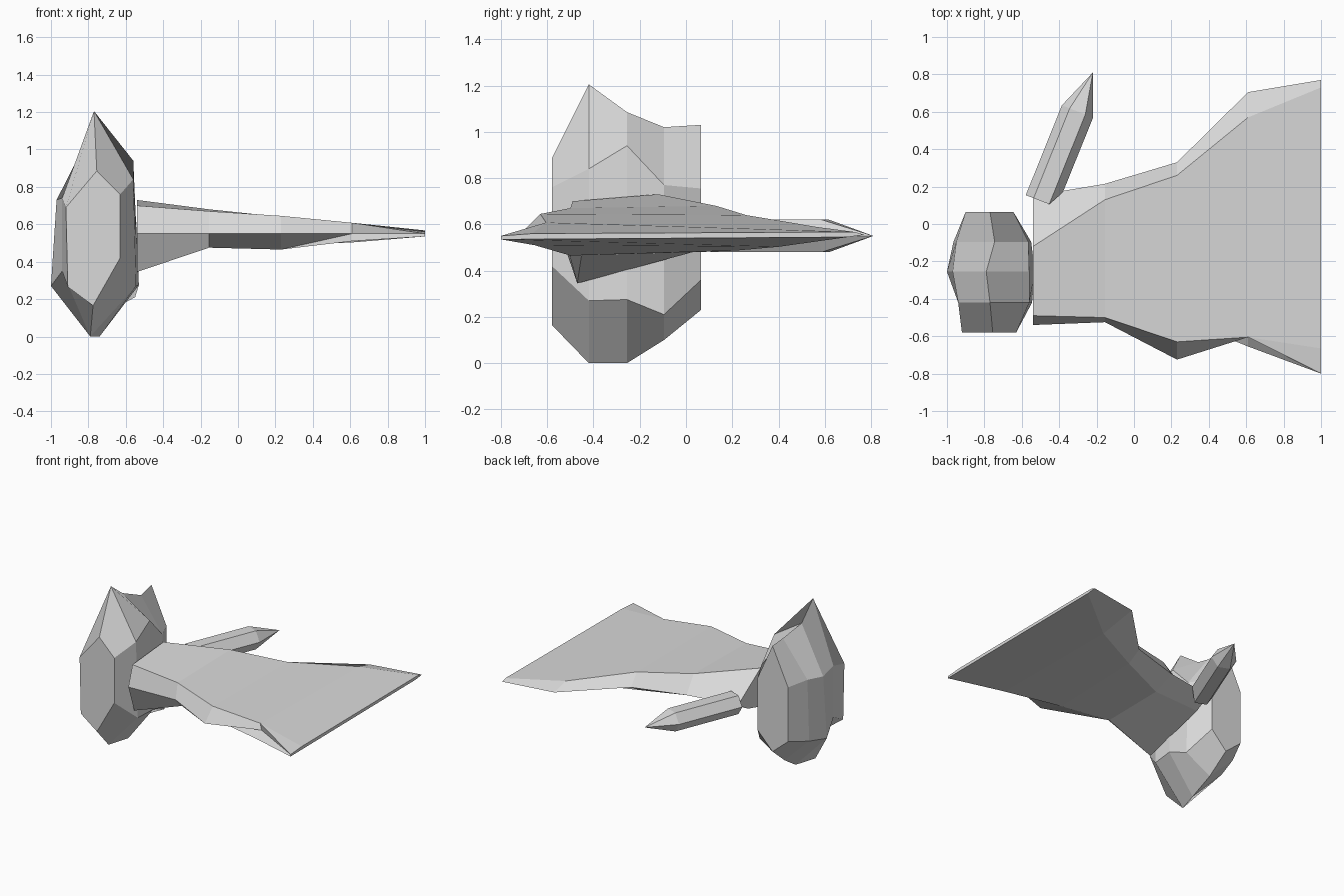
import bpy, bmesh, math
from mathutils import Vector

if "Cube" in bpy.data.objects:
    bpy.data.objects.remove(bpy.data.objects["Cube"])

grey = bpy.data.materials.new("grey")
grey.diffuse_color = (0.7, 0.7, 0.7, 1)
grey.use_nodes = True
grey.node_tree.nodes["Principled BSDF"].inputs["Base Color"].default_value = grey.diffuse_color


def loft(name, rings, tip=None, folds=()):
    """Skin a closed, flat-shaded solid through matching rings, optionally ending in a point.
    folds: (ring, corner, next ring's corner) diagonals that crease a quad."""
    bm = bmesh.new()
    rows = [[bm.verts.new(p) for p in ring] for ring in rings]
    n = len(rows[0])
    for a, b in zip(rows, rows[1:]):
        for i in range(n):
            j = (i + 1) % n
            bm.faces.new((a[i], a[j], b[j], b[i]))
    for r, i, j in folds:
        bmesh.ops.connect_verts(bm, verts=[rows[r][i], rows[r + 1][j]])
    bm.faces.new(rows[0])
    if tip:
        point = bm.verts.new(tip)
        for i in range(n):
            bm.faces.new((rows[-1][i], rows[-1][(i + 1) % n], point))
    else:
        bm.faces.new(rows[-1])
    bmesh.ops.recalc_face_normals(bm, faces=bm.faces[:])
    mesh = bpy.data.meshes.new(name)
    bm.to_mesh(mesh)
    bm.free()
    mesh.materials.append(grey)
    obj = bpy.data.objects.new(name, mesh)
    bpy.context.collection.objects.link(obj)
    return obj


# Body: six-sided (x, z) sections along y
# order: top, upper right, lower right, bottom, lower left, upper left
body = {
    -0.58: [(-.755, .885), (-.63, .76), (-.63, .42), (-.775, .165), (-.91, .265), (-.92, .69)],
    -0.42: [(-.77, 1.205), (-.56, .84), (-.545, .27), (-.79, 0), (-.94, .35), (-.94, .74)],
    -0.255: [(-.79, 1.085), (-.56, .94), (-.53, .275), (-.74, 0), (-1, .27), (-.97, .73)],
    -0.095: [(-.745, 1.02), (-.565, .77), (-.55, .21), (-.76, .10), (-.965, .30), (-.95, .76)],
    0.065: [(-.77, 1.03), (-.645, .755), (-.645, .36), (-.77, .23), (-.90, .34), (-.90, .75)],
}
loft("body", [[(x, y, z) for x, z in ring] for y, ring in body.items()])

# Wing: six-sided (y, z) sections along x
# order: leading edge, top front, top back, trailing edge, bottom back, keel
wing = {
    -0.54: [(-.54, .55), (-.49, .70), (-.12, .73), (.15, .55), (.03, .48), (-.47, .345)],
    -0.155: [(-.525, .55), (-.50, .67), (.13, .68), (.215, .55), (.05, .48), (-.45, .475)],
    0.23: [(-.725, .55), (-.63, .645), (.26, .64), (.33, .55), (.22, .487), (-.50, .465)],
    0.61: [(-.59, .55), (-.605, .608), (.57, .588), (.705, .553), (.40, .503), (-.655, .51)],
    1.0: [(-.80, .55), (-.665, .56), (.73, .567), (.77, .555), (.70, .545), (-.80, .535)],
}
loft("wing", [[(x, y, z) for y, z in ring] for x, ring in wing.items()],
     folds=[(2, 5, 0), (3, 1, 0)])

# Tail spindle: slanted six-sided prism with a pointed end
side = Vector((0.93, -0.36, 0))


def hexagon(centre):
    return [Vector(centre) + side * 0.09 * math.cos(a) + Vector((0, 0, 0.081 * math.sin(a)))
            for a in (math.radians(60 * i) for i in range(6))]


base = hexagon((-0.495, 0.122, 0.55))
base[0] = Vector((-0.38, 0.17, 0.55))
loft("tail_spindle", [base, hexagon((-0.302, 0.602, 0.55))], (-0.22, 0.81, 0.55))
